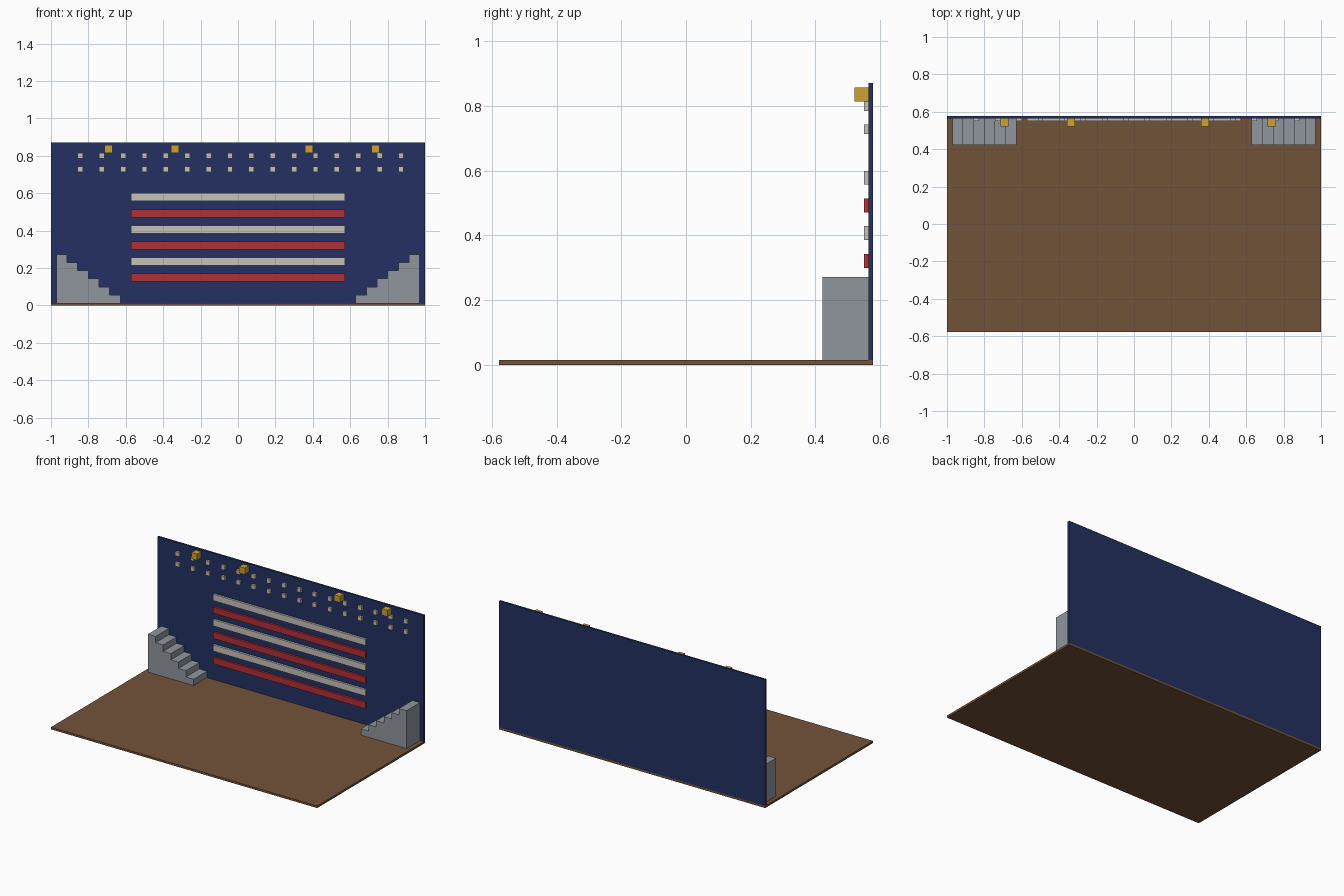
import bpy
import bmesh

cube = bpy.data.objects.get("Cube")
if cube:
    bpy.data.objects.remove(cube, do_unlink=True)

V = 1 / 70                      # grid unit of the blocky model
WIDE, DEEP, TALL = 140, 81, 61  # overall size in units


def srgb(c):
    c /= 255
    return c / 12.92 if c <= 0.04045 else ((c + 0.055) / 1.055) ** 2.4


def material(name, *rgb):
    mat = bpy.data.materials.new(name)
    mat.use_nodes = True
    col = (*[srgb(c) for c in rgb], 1)
    mat.diffuse_color = col
    bsdf = mat.node_tree.nodes["Principled BSDF"]
    bsdf.inputs["Base Color"].default_value = col
    bsdf.inputs["Roughness"].default_value = 0.8
    return mat


brown = material("floor brown", 114, 83, 57)
navy = material("navy blue", 36, 48, 98)
red = material("red", 180, 46, 53)
white = material("warm white", 198, 193, 186)
gold = material("gold", 204, 163, 52)
grey = material("stair grey", 143, 150, 158)


def finish(bm, name, mat):
    mesh = bpy.data.meshes.new(name)
    bmesh.ops.recalc_face_normals(bm, faces=bm.faces)
    bm.to_mesh(mesh)
    bm.free()
    mesh.materials.append(mat)
    obj = bpy.data.objects.new(name, mesh)
    bpy.context.collection.objects.link(obj)
    return obj


def point(x, y, z):
    return ((x - WIDE / 2) * V, (y - DEEP / 2) * V, z * V)


def prism(name, mat, profile, y0, y1):
    """Extrude an x-z outline from y0 to y1, in grid units."""
    bm = bmesh.new()
    face = bm.faces.new([bm.verts.new(point(x, y0, z)) for x, z in profile])
    out = bmesh.ops.extrude_face_region(bm, geom=[face])
    moved = [v for v in out["geom"] if isinstance(v, bmesh.types.BMVert)]
    bmesh.ops.translate(bm, verts=moved, vec=(0, (y1 - y0) * V, 0))
    return finish(bm, name, mat)


def block(name, mat, x, y, z, dx, dy, dz):
    outline = [(x, z), (x + dx, z), (x + dx, z + dz), (x, z + dz)]
    return prism(name, mat, outline, y, y + dy)


# Stage floor and back wall
block("stage_floor", brown, 0, 0, 0, WIDE, DEEP, 1)
block("back_wall", navy, 0, DEEP - 1, 1, WIDE, 1, TALL - 1)

# Alternating raised stripes
for i in range(6):
    block(f"wall_stripe_{i + 1}", white if i % 2 else red,
          30, 79, 9 + 6 * i, 80, 1, 3)

# Two rows of small wall lights
for row, z in enumerate((50, 55)):
    for i in range(16):
        block(f"wall_light_{row + 1}_{i + 1}", white, 10 + 8 * i, 79, z, 2, 1, 2)

# Spotlights along the top of the wall
for i, x in enumerate((20, 45, 95, 120)):
    block(f"spotlight_{i + 1}", gold, x, 77, 57, 3, 3, 3)

# Stairs rising towards each side
outline = [(2, 1)]
for step in range(6):
    top = 19 - 3 * step
    outline += [(2 + 4 * step, top), (6 + 4 * step, top)]
outline.append((26, 1))
prism("right_stairs", grey, outline, 70, 80)
prism("left_stairs", grey, [(WIDE - x, z) for x, z in outline], 70, 80)
